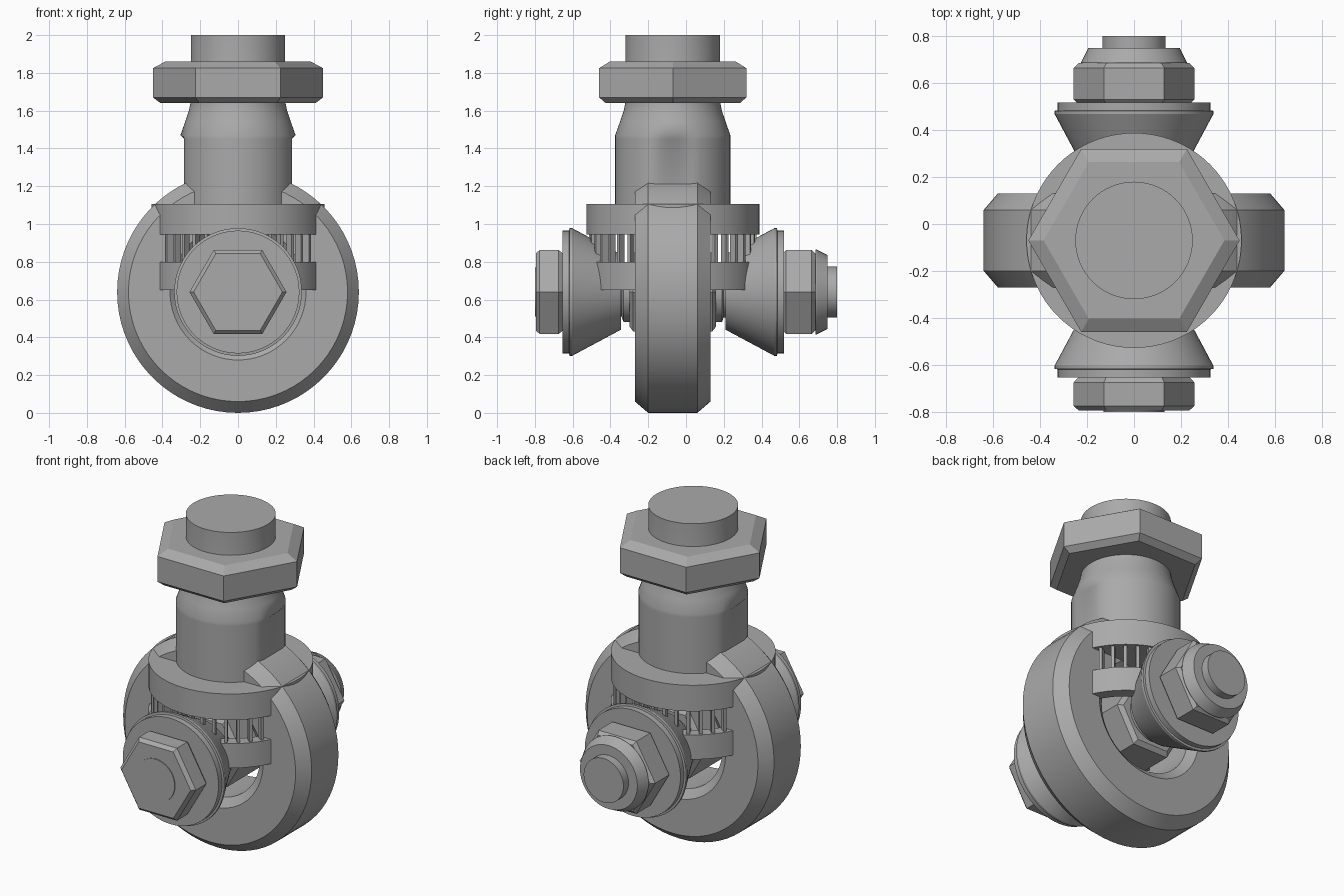
import bpy, bmesh, math

if "Cube" in bpy.data.objects:
    bpy.data.objects.remove(bpy.data.objects["Cube"], do_unlink=True)

steel = bpy.data.materials.new("steel grey")
steel.use_nodes = True
COLOR = (0.4, 0.4, 0.4, 1)
steel.diffuse_color = COLOR
steel.node_tree.nodes["Principled BSDF"].inputs["Base Color"].default_value = COLOR

YC = -0.07   # y of the stem axis
ZC = 0.64    # height of the cross bolt axis


def finish(name, bm, smooth=True):
    bmesh.ops.remove_doubles(bm, verts=bm.verts, dist=0.0001)
    bmesh.ops.recalc_face_normals(bm, faces=bm.faces)
    mesh = bpy.data.meshes.new(name)
    bm.to_mesh(mesh)
    bm.free()
    obj = bpy.data.objects.new(name, mesh)
    bpy.context.collection.objects.link(obj)
    mesh.materials.append(steel)
    if smooth:
        bpy.ops.object.select_all(action='DESELECT')
        obj.select_set(True)
        bpy.context.view_layer.objects.active = obj
        bpy.ops.object.shade_smooth_by_angle(angle=math.radians(25))
    return obj


def lathe(name, profile, axis, sides=64, hollow=False):
    """Spin (radius, position) pairs about the stem (z) or the bolt (y)."""
    bm = bmesh.new()
    rings = []
    for r, p in profile:
        ring = []
        for i in range(sides):
            a = math.tau * i / sides
            u, v = r * math.cos(a), r * math.sin(a)
            ring.append(bm.verts.new((u, YC + v, p) if axis == 'z' else (u, p, ZC + v)))
        rings.append(ring)
    pairs = list(zip(rings, rings[1:]))
    if hollow:
        pairs.append((rings[-1], rings[0]))
    else:
        bm.faces.new(rings[0])
        bm.faces.new(rings[-1])
    for a, b in pairs:
        for i in range(sides):
            j = (i + 1) % sides
            bm.faces.new((a[i], a[j], b[j], b[i]))
    return finish(name, bm, smooth=sides > 6)


# Main wheel ring with bevelled rim
lathe("wheel_ring", [(0.64, -0.2), (0.64, 0.06), (0.58, 0.13), (0.36, 0.13),
                     (0.31, 0.09), (0.31, -0.23), (0.36, -0.27), (0.58, -0.27)],
      'y', 72, hollow=True)

# Stem with tapered neck and flattened left and right sides
stem = lathe("stem", [(0.305, 0.95), (0.305, 1.45), (0.305, 1.47), (0.28, 1.54),
                      (0.26, 1.6), (0.25, 1.65), (0.25, 2.0)], 'z', 64)
for v in stem.data.vertices:
    if v.co.z < 1.46:
        v.co.x = max(-0.285, min(0.285, v.co.x))

# Stem nut
lathe("stem_nut", [(0.41, 1.64), (0.45, 1.67), (0.45, 1.825), (0.385, 1.86)], 'z', 6)

# Bearing cage: top disc, bottom band and thin bars between them
lathe("cage_top_disc", [(0.458, 0.945), (0.458, 1.105)], 'z', 72)
lathe("cage_bottom_band", [(0.458, 0.65), (0.458, 0.8), (0.39, 0.8), (0.39, 0.65)],
      'z', 72, hollow=True)
bars = bmesh.new()
BARS = 40
for i in range(BARS):
    a = math.tau * (i + 0.5) / BARS
    made = bmesh.ops.create_cube(bars, size=1)["verts"]
    for v in made:
        r, t = 0.425 + v.co.x * 0.04, v.co.y * 0.018
        v.co = (r * math.cos(a) - t * math.sin(a),
                YC + r * math.sin(a) + t * math.cos(a),
                0.872 + v.co.z * 0.17)
finish("cage_bars", bars, smooth=False)

# Hub inside the wheel and the cross shaft
lathe("hub_nut", [(0.21, -0.3), (0.24, -0.28), (0.24, 0.14), (0.21, 0.16)], 'y', 6)
lathe("cross_shaft", [(0.13, -0.8), (0.13, -0.38), (0.135, 0.3), (0.135, 0.8)], 'y', 48)
lathe("front_shaft_washer", [(0.12, -0.345), (0.16, -0.33), (0.16, -0.29)], 'y', 48)
lathe("back_shaft_washer", [(0.16, 0.15), (0.16, 0.19), (0.12, 0.205)], 'y', 48)

# Cone washers with stepped rims
for side, inner, s in (("front", -0.345, -1), ("back", 0.21, 1)):
    lathe(side + "_cone", [(0.2, inner), (0.338, inner + s * 0.258),
                           (0.338, inner + s * 0.272), (0.325, inner + s * 0.274),
                           (0.325, inner + s * 0.308)], 'y', 64)

# Bolt nuts and the back collar
lathe("front_bolt_nut", [(0.235, -0.65), (0.257, -0.675), (0.257, -0.775), (0.235, -0.795)], 'y', 6)
lathe("back_bolt_nut", [(0.24, 0.515), (0.257, 0.53), (0.257, 0.665), (0.235, 0.685)], 'y', 6)
lathe("back_collar", [(0.225, 0.685), (0.225, 0.69), (0.195, 0.75)], 'y', 48)
